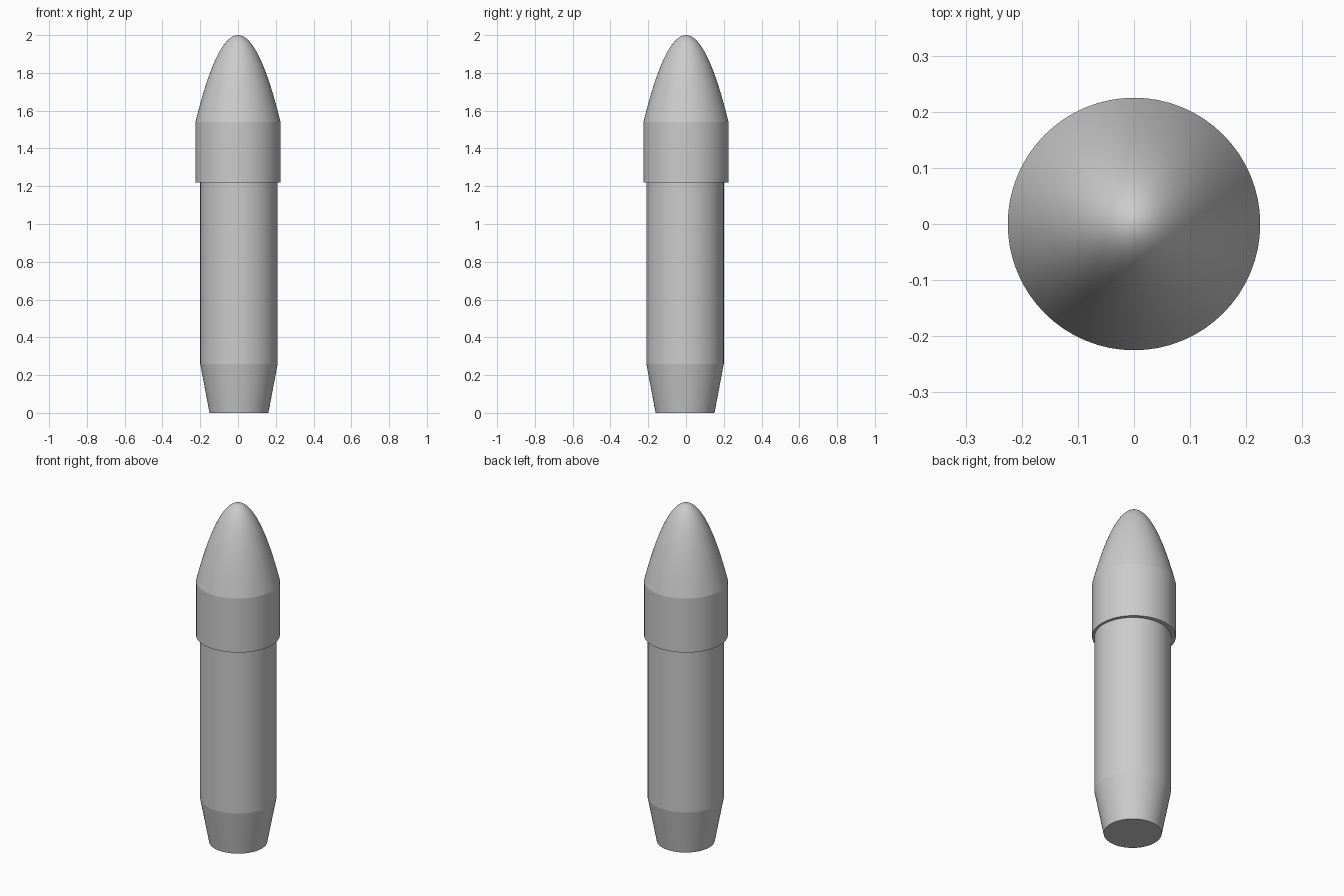
import bpy
import bmesh
from math import cos, sin, tau, radians

cube = bpy.data.objects.get("Cube")
if cube:
    bpy.data.objects.remove(cube, do_unlink=True)

SEGMENTS = 64
HEIGHT = 2.0
COLLAR_RADIUS = 0.225
COLLAR_BOTTOM, COLLAR_TOP = 1.22, 1.54
BODY_RADIUS = 0.205
BODY_BOTTOM = 0.26
TAIL_RADIUS = 0.156
BODY_OFFSET = (0.005, -0.005)

grey = bpy.data.materials.new("light grey")
grey.use_nodes = True
colour = (0.6, 0.6, 0.6, 1)
grey.diffuse_color = colour
grey.node_tree.nodes["Principled BSDF"].inputs["Base Color"].default_value = colour


def turned_part(name, profile, centre=(0, 0), cap_bottom=False):
    """Revolve (radius, height) points, listed bottom to top, about z."""
    bm = bmesh.new()
    rings = []
    for r, z in profile:
        if r == 0:
            rings.append([bm.verts.new((0, 0, z))] * SEGMENTS)
        else:
            rings.append([bm.verts.new((r * cos(tau * i / SEGMENTS), r * sin(tau * i / SEGMENTS), z))
                          for i in range(SEGMENTS)])
    for low, high in zip(rings, rings[1:]):
        for i in range(SEGMENTS):
            j = (i + 1) % SEGMENTS
            corners = [low[i], low[j], high[j], high[i]]
            bm.faces.new(list(dict.fromkeys(corners)))
    if cap_bottom:
        bm.faces.new(rings[0][::-1])
    mesh = bpy.data.meshes.new(name)
    bm.to_mesh(mesh)
    bm.free()
    mesh.materials.append(grey)
    obj = bpy.data.objects.new(name, mesh)
    obj.location = (*centre, 0)
    bpy.context.collection.objects.link(obj)
    bpy.ops.object.select_all(action="DESELECT")
    obj.select_set(True)
    bpy.context.view_layer.objects.active = obj
    bpy.ops.object.shade_smooth_by_angle(angle=radians(40))
    return obj


# Tapered tail and straight body
turned_part("tail", [(TAIL_RADIUS, 0), (BODY_RADIUS, BODY_BOTTOM)], BODY_OFFSET, cap_bottom=True)
turned_part("body", [(BODY_RADIUS, BODY_BOTTOM), (BODY_RADIUS, COLLAR_BOTTOM)], BODY_OFFSET)

# Wider collar with a flat underside
turned_part("collar", [(COLLAR_RADIUS, COLLAR_BOTTOM), (COLLAR_RADIUS, COLLAR_TOP)], cap_bottom=True)

# Parabolic nose cone, with rings closer together at the tip
STEPS = 24
nose = []
for k in range(STEPS + 1):
    t = 1 - k / STEPS
    nose.append((COLLAR_RADIUS * t, HEIGHT - (HEIGHT - COLLAR_TOP) * t * t))
turned_part("nose_cone", nose)
